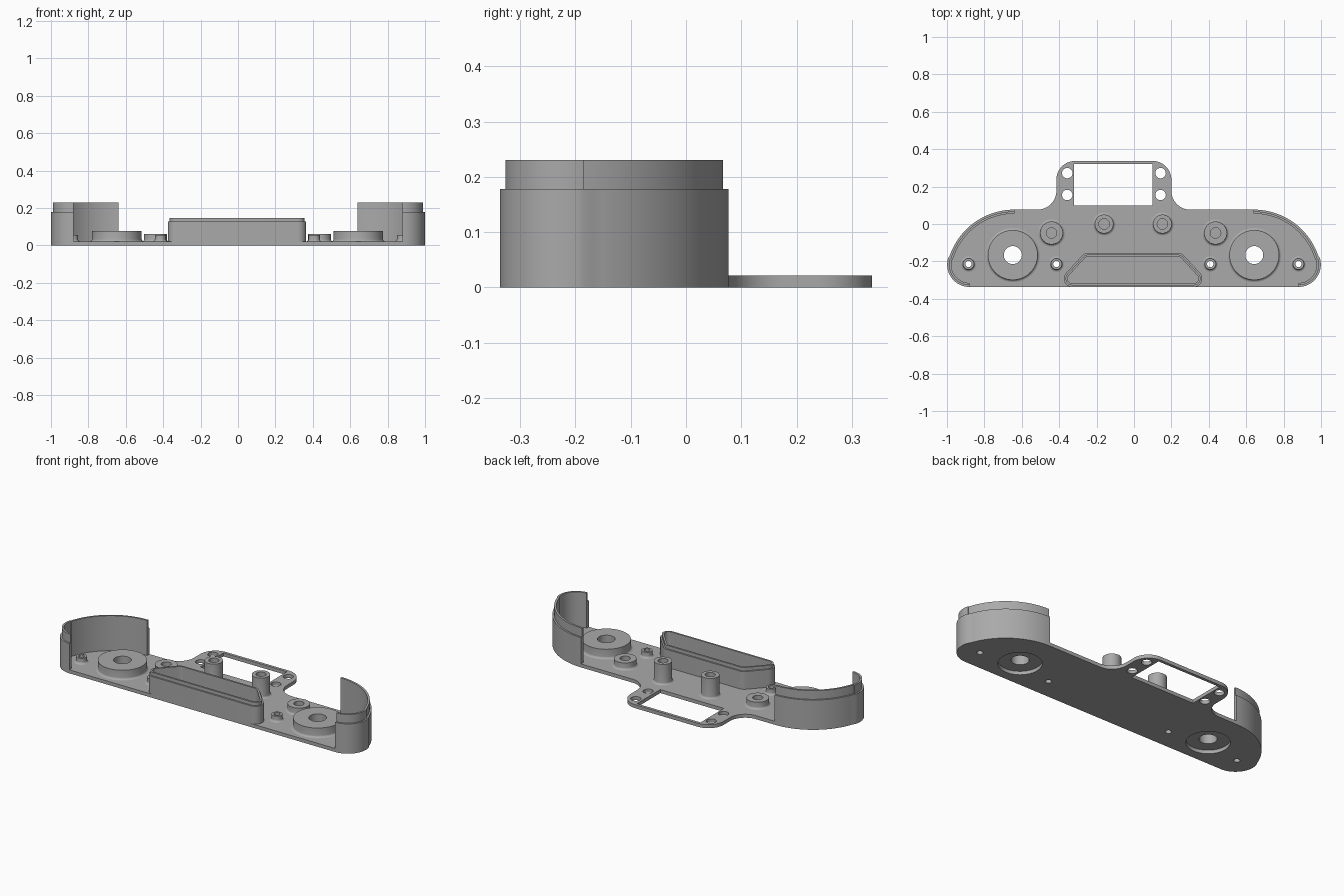
import bpy, bmesh, math

if "Cube" in bpy.data.objects:
    bpy.data.objects.remove(bpy.data.objects["Cube"])

mat = bpy.data.materials.new("plain grey")
mat.diffuse_color = (0.4, 0.4, 0.4, 1)
mat.use_nodes = True
mat.node_tree.nodes["Principled BSDF"].inputs["Base Color"].default_value = mat.diffuse_color
T = 0.021  # plate thickness


def arc(cx, cy, r, a0, a1, n=12):
    return [(cx + r * math.cos(math.radians(a0 + (a1 - a0) * i / n)),
             cy + r * math.sin(math.radians(a0 + (a1 - a0) * i / n))) for i in range(n + 1)]


def finish(name, mesh):
    bm = bmesh.new()
    bm.from_mesh(mesh)
    bmesh.ops.remove_doubles(bm, verts=bm.verts, dist=0.0002)
    bmesh.ops.recalc_face_normals(bm, faces=bm.faces)
    bm.to_mesh(mesh)
    bm.free()
    mesh.materials.clear()
    mesh.materials.append(mat)
    ob = bpy.data.objects.new(name, mesh)
    bpy.context.collection.objects.link(ob)
    bpy.ops.object.select_all(action='DESELECT')
    ob.select_set(True)
    bpy.context.view_layer.objects.active = ob
    bpy.ops.object.shade_smooth_by_angle(angle=math.radians(30))
    return ob


def slab(name, loops, z0, z1):
    """Extrude an outline (first loop) with holes (other loops)."""
    cu = bpy.data.curves.new(name + "_profile", 'CURVE')
    cu.dimensions, cu.fill_mode = '2D', 'BOTH'
    cu.extrude = (z1 - z0) / 2
    for loop in loops:
        sp = cu.splines.new('POLY')
        sp.points.add(len(loop) - 1)
        for p, (x, y) in zip(sp.points, loop):
            p.co = (x, y, 0, 1)
        sp.use_cyclic_u = True
    tmp = bpy.data.objects.new(name + "_tmp", cu)
    bpy.context.collection.objects.link(tmp)
    dg = bpy.context.evaluated_depsgraph_get()
    mesh = bpy.data.meshes.new_from_object(tmp.evaluated_get(dg))
    bpy.data.objects.remove(tmp)
    for v in mesh.vertices:
        v.co.z += (z0 + z1) / 2
    return finish(name, mesh)


def boss(name, x, y, r, hole, top, fillet, n=48):
    """Tube standing on the plate with a small fillet at its foot."""
    prof = [(hole, T)] + [(a, b) for a, b in arc(r + fillet, T + fillet, fillet, 270, 180, 4)]
    prof += [(r, top), (hole, top)]
    bm = bmesh.new()
    rings = [[bm.verts.new((x + a * math.cos(2 * math.pi * i / n),
                            y + a * math.sin(2 * math.pi * i / n), z)) for i in range(n)]
             for a, z in prof]
    for k, ring in enumerate(rings):
        nxt = rings[(k + 1) % len(rings)]
        for i in range(n):
            j = (i + 1) % n
            bm.faces.new((ring[i], ring[j], nxt[j], nxt[i]))
    mesh = bpy.data.meshes.new(name)
    bm.to_mesh(mesh)
    bm.free()
    return finish(name, mesh)


def end_curve(d=0.0):
    """Right end of the body, front to back, inset by d."""
    a = 16.6
    return (arc(0.879, -0.217, 0.12 - d, 270, 360 + a, 16)
            + arc(0.64, -0.288, 0.365 - d, a, 90, 28)[0 if d else 1:])


def flip(pts):
    return [(-x, y) for x, y in reversed(pts)]


# Base plate with rear tab, window and through holes
outline = (end_curve()
           + arc(0.30, 0.177, 0.10, 270, 180) + arc(0.10, 0.237, 0.10, 0, 90)
           + arc(-0.315, 0.237, 0.10, 90, 180) + arc(-0.515, 0.177, 0.10, 0, -90)
           + flip(end_curve()))
window = [(-0.32, 0.10), (0.10, 0.10), (0.10, 0.32), (-0.32, 0.32)]
big = [(-0.648, -0.166), (0.643, -0.166)]
small = [(-0.885, -0.214), (-0.415, -0.214), (0.408, -0.214), (0.879, -0.214)]
holes = [arc(x, y, 0.117, 0, 352.5, 47) for x, y in big]
holes += [arc(x, y, 0.017, 0, 345, 23) for x, y in small]
holes += [arc(x, y, 0.028, 0, 345, 23) for x in (-0.357, 0.142) for y in (0.155, 0.272)]
slab("base_plate", [outline, window] + holes, 0, T)

# Bosses and posts
for i, (x, y) in enumerate(big):
    boss(f"large_boss_{i}", x, y, 0.133, 0.048, 0.077, 0.012, 64)
for i, (x, y) in enumerate(small):
    boss(f"screw_boss_{i}", x, y, 0.030, 0.017, 0.055, 0.012, 24)
for i, x in enumerate((-0.441, 0.436)):
    boss(f"medium_boss_{i}", x, -0.048, 0.061, 0.028, 0.062, 0.012)
for i, x in enumerate((-0.16, 0.152)):
    boss(f"tall_post_{i}", x, 0, 0.050, 0.028, 0.142, 0.012)

# Curved end walls with a stepped lip
wall = end_curve() + end_curve(0.022)[::-1]
lip = end_curve(0.010) + end_curve(0.022)[::-1]
for side, f in (("right", lambda p: p), ("left", flip)):
    slab(side + "_end_wall", [f(wall)], T, 0.178)
    slab(side + "_end_lip", [f(lip)], 0.178, 0.23)


# Central tray: rounded trapezoid walls with a stepped lip
def tray(d):
    right = (arc(0.325, -0.292, 0.045 - d, 270, 405, 10)
             + arc(0.240, -0.200, 0.045 - d, 45, 90, 5))
    return [(x - 0.005, y) for x, y in right + flip(right)]


slab("tray_wall", [tray(0), tray(0.020)], T, 0.127)
slab("tray_lip", [tray(0.009), tray(0.020)], 0.127, 0.147)
